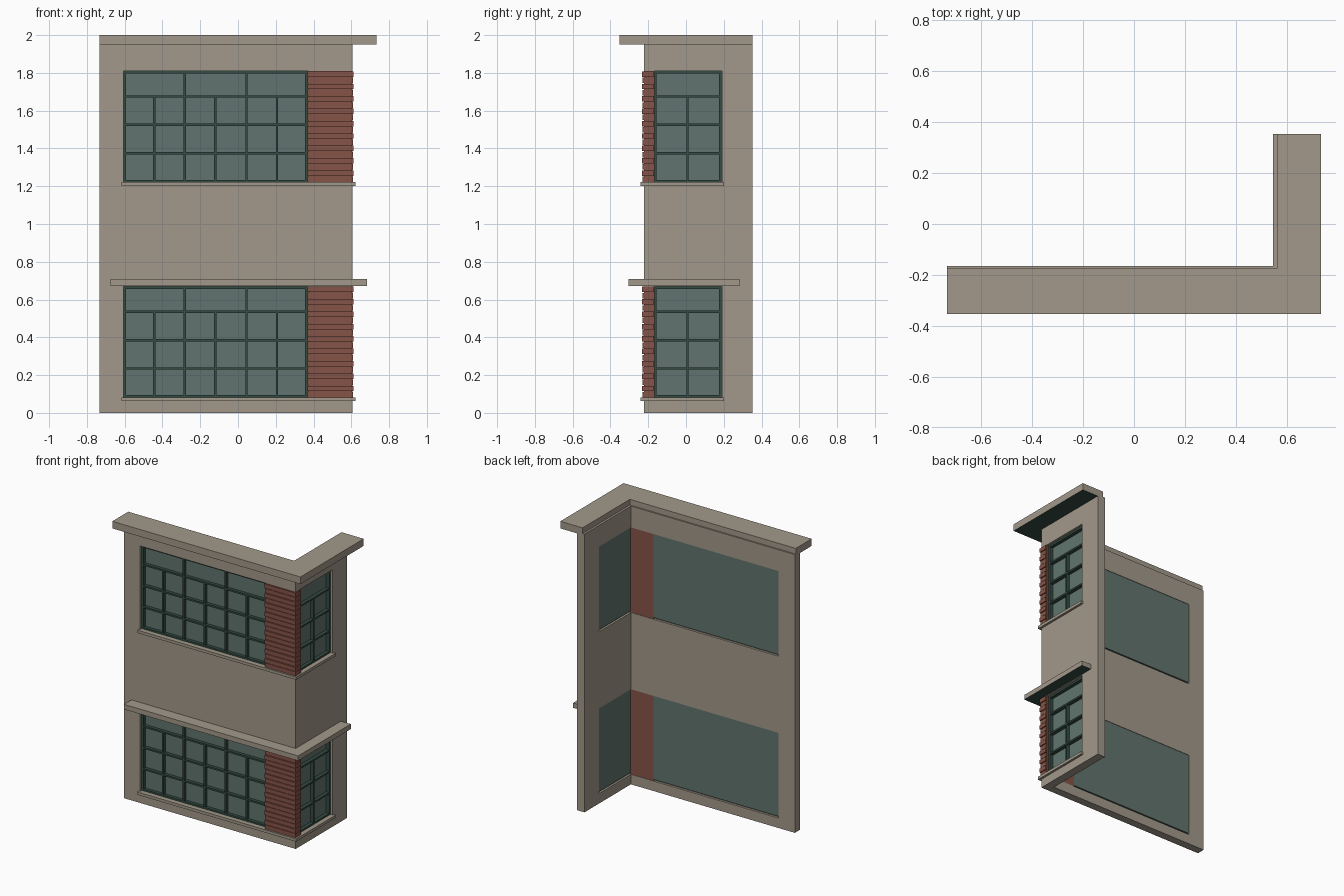
import bpy, bmesh
from mathutils import Matrix, Vector

cube = bpy.data.objects.get("Cube")
if cube:
    bpy.data.objects.remove(cube)


def material(name, rgb):
    lin = [((c / 255 + 0.055) / 1.055) ** 2.4 for c in rgb] + [1]
    m = bpy.data.materials.new(name)
    m.use_nodes = True
    m.diffuse_color = lin
    m.node_tree.nodes["Principled BSDF"].inputs["Base Color"].default_value = lin
    return m


STONE = material("warm stone", (162, 153, 138))
BRICK = material("red brick", (134, 84, 71))
GLASS = material("green grey glass", (97, 116, 110))
FRAME = material("dark green frame", (52, 76, 68))


def finish(name, bm, *mats):
    bmesh.ops.recalc_face_normals(bm, faces=bm.faces)
    me = bpy.data.meshes.new(name)
    bm.to_mesh(me)
    bm.free()
    ob = bpy.data.objects.new(name, me)
    bpy.context.collection.objects.link(ob)
    for m in mats:
        me.materials.append(m)
    return ob


def add_box(bm, x, y, z):
    lo, hi = Vector((x[0], y[0], z[0])), Vector((x[1], y[1], z[1]))
    mat = Matrix.Translation((lo + hi) / 2) @ Matrix.Diagonal((hi - lo).to_4d())
    bmesh.ops.create_cube(bm, size=1, matrix=mat)


def ell(name, x, y, inner, z, *mats):
    """L-shaped slab: outer corner at (x[1], y[0]), inner corner at inner."""
    bm = bmesh.new()
    plan = [(x[0], y[0]), (x[1], y[0]), (x[1], y[1]),
            (inner[0], y[1]), inner, (x[0], inner[1])]
    base = bm.faces.new([bm.verts.new((*p, z[0])) for p in plan])
    ext = bmesh.ops.extrude_face_region(bm, geom=[base])
    top = [v for v in ext["geom"] if isinstance(v, bmesh.types.BMVert)]
    bmesh.ops.translate(bm, verts=top, vec=(0, 0, z[1] - z[0]))
    ob = finish(name, bm, *mats)
    if len(mats) > 1:  # painted underside
        for f in ob.data.polygons:
            f.material_index = int(f.normal.z < -0.5)
    return ob


# Corner wall with two wrap-around openings
STOREYS = {"lower": (0.08, 0.67), "upper": (1.22, 1.81)}
wall = ell("corner_wall", (-0.733, 0.605), (-0.222, 0.352), (0.545, -0.165), (0, 1.96), STONE)
for storey, (z0, z1) in STOREYS.items():
    bm = bmesh.new()
    add_box(bm, (-0.607, 0.9), (-0.6, 0.19), (z0 - 0.01, z1))
    cutter = finish("opening_cutter", bm)
    cutter.hide_render = True
    mod = wall.modifiers.new("opening", "BOOLEAN")
    mod.operation = "DIFFERENCE"
    mod.solver = "EXACT"
    mod.object = cutter
    bpy.context.view_layer.objects.active = wall
    bpy.ops.object.modifier_apply(modifier=mod.name)
    bpy.data.objects.remove(cutter)

# Roof cornice and lower canopy, with dark undersides
ell("roof_cornice", (-0.733, 0.733), (-0.352, 0.352), (0.56, -0.175), (1.95, 2), STONE, FRAME)
ell("canopy", (-0.675, 0.682), (-0.305, 0.282), (0.575, -0.19), (0.673, 0.708), STONE, FRAME)


def window(name, place, u, z, full, half, glass, bars):
    """Glazed panel; place(bm, u, depth, z) maps the panel onto its wall."""
    z0, z1 = z
    bm = bmesh.new()
    place(bm, u, glass, z)
    finish(name + "_glass", bm, GLASS)
    bm = bmesh.new()
    w, t = 0.014, 0.006
    place(bm, (u[0], u[0] + w), bars, z)
    place(bm, (u[1] - w, u[1]), bars, z)
    for a, b in ((z0, z0 + w), (z1 - w, z1)):
        place(bm, u, bars, (a, b))
    transom = z0 + 0.455
    for h in (0.155, 0.305, 0.455):
        place(bm, u, bars, (z0 + h - t, z0 + h + t))
    for c in full:
        place(bm, (c - t, c + t), bars, z)
    for c in half:
        place(bm, (c - t, c + t), bars, (z0, transom))
    finish(name + "_frame", bm, FRAME)


def on_front(bm, u, d, z):
    add_box(bm, u, (-d[1], -d[0]), z)


def on_side(bm, u, d, z):
    add_box(bm, d, u, z)


COURSES = 18
for storey, z in STOREYS.items():
    z0, z1 = z
    # Windows
    window(storey + "_front_window", on_front, (-0.607, 0.37), z,
           (-0.282, 0.045), (-0.443, -0.12, 0.207), (0.168, 0.182), (0.18, 0.205))
    window(storey + "_side_window", on_side, (-0.17, 0.19), z,
           (), (0.008,), (0.549, 0.563), (0.561, 0.588))
    # Sill
    ell(storey + "_sill", (-0.617, 0.621), (-0.24, 0.2), (0.56, -0.18),
        (z0 - 0.018, z0 + 0.002), STONE)
    # Brick corner pier: recessed core with raised courses
    bm = bmesh.new()
    add_box(bm, (0.37, 0.604), (-0.222, -0.168), (z0 - 0.01, z1))
    pitch = (z1 - z0) / COURSES
    for i in range(COURSES):
        a = z0 + i * pitch
        out = 0.003 * (i % 2)
        add_box(bm, (0.369, 0.609 + out), (-0.229 - out, -0.17), (a + 0.002, a + pitch - 0.002))
    finish(storey + "_brick_pier", bm, BRICK)
